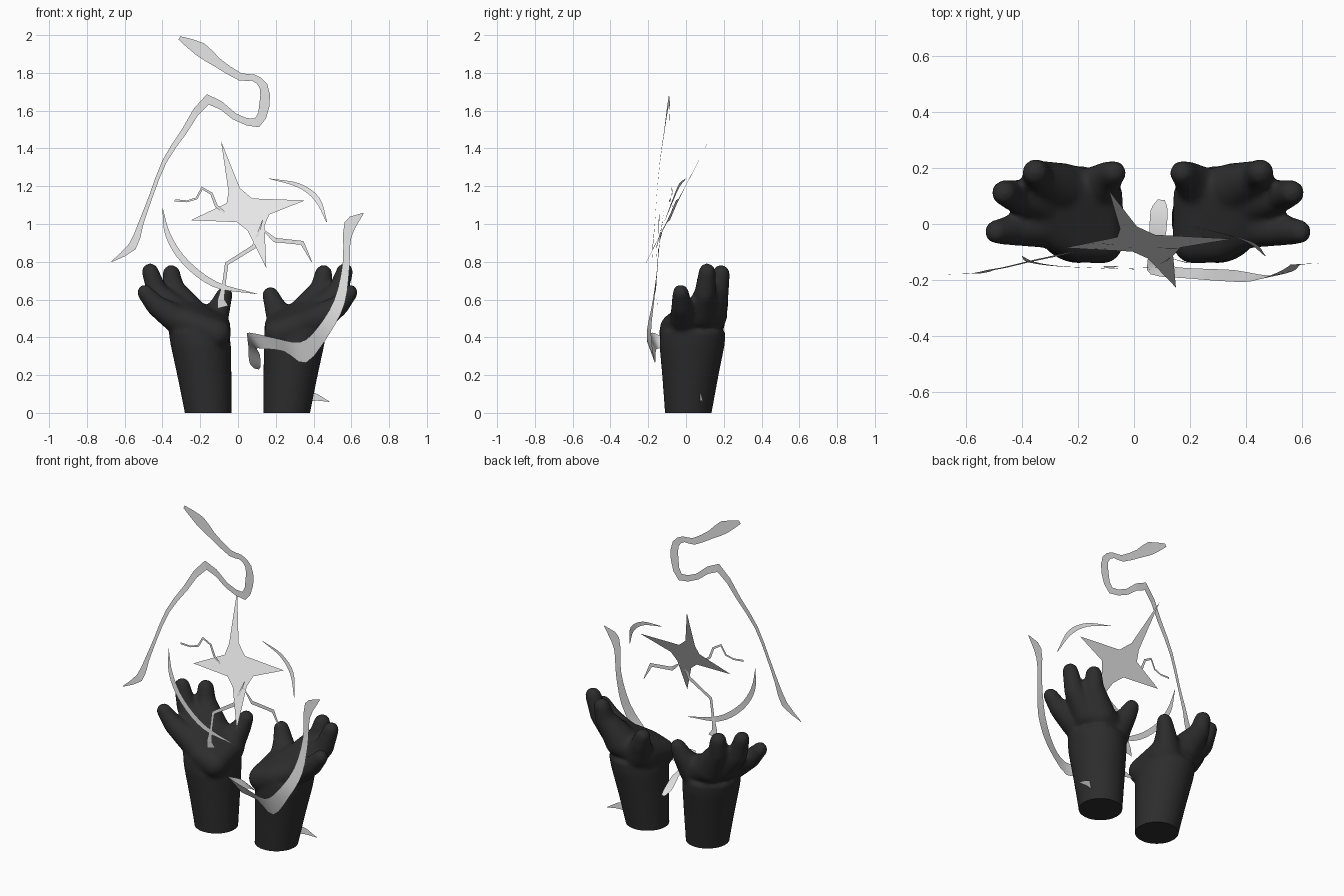
import bpy, bmesh
from mathutils import Vector


def material(name, rgb):
    m = bpy.data.materials.new(name)
    m.diffuse_color = (*rgb, 1)
    return m


BLACK = material("matte black", (0.026, 0.026, 0.026))
WHITE = material("white", (0.8, 0.8, 0.8))


def make_object(name, bm, mat):
    me = bpy.data.meshes.new(name)
    bm.to_mesh(me)
    bm.free()
    me.materials.append(mat)
    ob = bpy.data.objects.new(name, me)
    bpy.context.collection.objects.link(ob)
    return ob


def hull(bm, balls):
    """Convex hull around balls given as (x, y, z, radius)."""
    verts = []
    for x, y, z, r in balls:
        tmp = bmesh.new()
        bmesh.ops.create_icosphere(tmp, subdivisions=3, radius=r)
        verts += [bm.verts.new(v.co + Vector((x, y, z))) for v in tmp.verts]
        tmp.free()
    res = bmesh.ops.convex_hull(bm, input=verts)
    loose = {v for v in res["geom_interior"] if isinstance(v, bmesh.types.BMVert)}
    bmesh.ops.delete(bm, geom=list(loose), context="VERTS")


def forearm(bm, rings, n=32):
    """Loft of ellipses given as (z, cx, cy, rx, ry)."""
    from math import cos, sin, tau
    loops = [[bm.verts.new((cx + rx * cos(tau * i / n), cy + ry * sin(tau * i / n), z))
              for i in range(n)] for z, cx, cy, rx, ry in rings]
    for a, b in zip(loops, loops[1:]):
        for i in range(n):
            j = (i + 1) % n
            bm.faces.new((a[i], a[j], b[j], b[i]))
    bm.faces.new(loops[0][::-1])
    bm.faces.new(loops[-1])


# --- hands: forearm, palm and four digits fused into one smooth skin ---
bm = bmesh.new()
forearm(bm, [(-0.08, 0.253, 0.010, 0.120, 0.121), (0, 0.258, 0.012, 0.124, 0.124),
             (0.18, 0.276, 0.022, 0.142, 0.147), (0.36, 0.297, 0.032, 0.160, 0.173),
             (0.43, 0.308, 0.038, 0.160, 0.172)])
hull(bm, [(0.215, -0.065, 0.42, 0.078), (0.22, 0.10, 0.46, 0.08), (0.36, 0.13, 0.52, 0.09),
          (0.30, -0.06, 0.45, 0.078), (0.42, -0.005, 0.50, 0.072), (0.42, 0.08, 0.53, 0.08)])
DIGITS = [
    [(0.43, -0.01, 0.50, 0.075), (0.53, -0.022, 0.565, 0.056), (0.592, -0.028, 0.637, 0.043)],
    [(0.42, 0.08, 0.53, 0.085), (0.525, 0.10, 0.63, 0.057), (0.565, 0.112, 0.748, 0.045)],
    [(0.37, 0.13, 0.54, 0.09), (0.44, 0.17, 0.655, 0.058), (0.453, 0.185, 0.737, 0.047)],
    [(0.24, 0.12, 0.47, 0.085), (0.195, 0.168, 0.565, 0.056), (0.172, 0.183, 0.624, 0.044)],
]
for d in DIGITS:
    for pair in zip(d, d[1:]):
        hull(bm, pair)
bmesh.ops.recalc_face_normals(bm, faces=bm.faces)
raw = make_object("hand_source", bm, BLACK)
rm = raw.modifiers.new("fuse", "REMESH")
rm.mode, rm.voxel_size = "VOXEL", 0.012
sm = raw.modifiers.new("soften", "SMOOTH")
sm.factor, sm.iterations = 0.5, 8
fused = bpy.data.meshes.new_from_object(
    raw.evaluated_get(bpy.context.evaluated_depsgraph_get()))
bpy.data.objects.remove(raw)

for name, mirrored in (("right_hand", False), ("left_hand", True)):
    bm = bmesh.new()
    bm.from_mesh(fused)
    # flat cut at the base
    cut = bmesh.ops.bisect_plane(bm, geom=bm.verts[:] + bm.edges[:] + bm.faces[:],
                                 plane_co=(0, 0, 0), plane_no=(0, 0, 1), clear_inner=True)
    rim = [e for e in cut["geom_cut"] if isinstance(e, bmesh.types.BMEdge)]
    bmesh.ops.contextual_create(bm, geom=rim)
    if mirrored:
        for v in bm.verts:
            v.co.x = 0.10 - v.co.x
    bmesh.ops.recalc_face_normals(bm, faces=bm.faces)
    for f in bm.faces:
        f.smooth = abs(f.normal.z) < 0.99 or f.calc_center_median().z > 0.01
    for e in bm.edges:
        e.smooth = max(v.co.z for v in e.verts) > 0.0005
    make_object(name, bm, BLACK)


# --- thin sheets: ribbons, arcs and sparks ---
def catmull(pts, n):
    pts = [Vector(p) for p in pts]
    ext = [2 * pts[0] - pts[1]] + pts + [2 * pts[-1] - pts[-2]]
    out = []
    for a, b, c, d in zip(ext, ext[1:], ext[2:], ext[3:]):
        for k in range(n):
            t = k / n
            out.append(0.5 * (2 * b + (c - a) * t + (2 * a - 5 * b + 4 * c - d) * t * t
                              + (3 * b - a - 3 * c + d) * t ** 3))
    return out + [pts[-1]]


def sheet(name, left, right, n=1, smooth=False):
    bm = bmesh.new()
    a = [bm.verts.new(p) for p in catmull(left, n)]
    b = [bm.verts.new(p) for p in catmull(right, n)]
    for i in range(len(a) - 1):
        bm.faces.new((a[i], a[i + 1], b[i + 1], b[i])).smooth = smooth
    bmesh.ops.remove_doubles(bm, verts=bm.verts, dist=0.0005)
    bm.normal_update()
    if sum(f.normal.y * f.calc_area() for f in bm.faces) > 0:
        bmesh.ops.reverse_faces(bm, faces=bm.faces)
    return make_object(name, bm, WHITE)


def strip(name, path, n=1):
    """Strip facing the front, path given as (x, y, z, width)."""
    left, right = [], []
    for i, (x, y, z, w) in enumerate(path):
        p = Vector((x, 0, z))
        q0, q1 = path[max(i - 1, 0)], path[min(i + 1, len(path) - 1)]
        d0 = (p - Vector((q0[0], 0, q0[2]))).normalized()
        d1 = (Vector((q1[0], 0, q1[2])) - p).normalized()
        t = (d0 + d1).normalized()
        side = Vector((-t.z, 0, t.x)) * w / 2
        c = Vector((x, y, z))
        left.append(c + side)
        right.append(c - side)
    return sheet(name, left, right, n)


strip("upper_ribbon", [
    (-0.67, -0.18, 0.80, 0.004), (-0.56, -0.176, 0.88, 0.045), (-0.515, -0.165, 1.0, 0.028),
    (-0.46, -0.155, 1.15, 0.02), (-0.39, -0.138, 1.33, 0.024), (-0.285, -0.115, 1.49, 0.032),
    (-0.16, -0.09, 1.66, 0.055), (-0.02, -0.085, 1.57, 0.035), (0.10, -0.085, 1.535, 0.05),
    (0.14, -0.088, 1.63, 0.055), (0.135, -0.09, 1.73, 0.045), (0.08, -0.09, 1.775, 0.035),
    (0.01, -0.09, 1.78, 0.04), (-0.11, -0.09, 1.855, 0.05), (-0.20, -0.09, 1.925, 0.075),
    (-0.31, -0.09, 1.985, 0.02)], 2)
strip("lower_arc", [
    (-0.40, -0.115, 1.085, 0.002), (-0.37, -0.135, 0.94, 0.028), (-0.28, -0.15, 0.80, 0.034),
    (-0.12, -0.158, 0.68, 0.032), (0.10, -0.165, 0.63, 0.002)], 4)
strip("upper_arc", [
    (0.165, 0.0, 1.24, 0.002), (0.32, -0.035, 1.205, 0.022), (0.42, -0.068, 1.13, 0.028),
    (0.47, -0.115, 1.01, 0.004)], 4)
strip("left_spark", [
    (-0.335, -0.09, 1.125, 0.012), (-0.27, -0.085, 1.12, 0.010), (-0.22, -0.08, 1.135, 0.012),
    (-0.19, -0.075, 1.19, 0.016), (-0.14, -0.07, 1.16, 0.014), (-0.115, -0.07, 1.095, 0.016),
    (-0.07, -0.075, 1.06, 0.01)])
strip("middle_spark", [
    (0.13, -0.12, 1.02, 0.004), (0.085, -0.155, 0.88, 0.024), (-0.06, -0.16, 0.79, 0.02),
    (-0.075, -0.16, 0.68, 0.018), (-0.09, -0.155, 0.60, 0.035), (-0.08, -0.15, 0.56, 0.06)])
strip("right_spark", [
    (0.12, -0.12, 0.98, 0.004), (0.195, -0.14, 0.915, 0.024), (0.34, -0.14, 0.90, 0.024),
    (0.39, -0.14, 0.80, 0.004)])

# ribbon curling in front of the right hand and back between the wrists
sheet("lower_ribbon",
      [(0.665, -0.14, 1.06), (0.565, -0.145, 1.01), (0.555, -0.15, 0.80), (0.51, -0.175, 0.60),
       (0.42, -0.205, 0.45), (0.33, -0.205, 0.375), (0.20, -0.195, 0.395), (0.06, -0.18, 0.425),
       (0.05, -0.12, 0.40), (0.055, -0.03, 0.35), (0.06, 0.05, 0.27), (0.085, 0.088, 0.235)],
      [(0.665, -0.14, 1.055), (0.60, -0.145, 0.93), (0.59, -0.15, 0.77), (0.565, -0.17, 0.58),
       (0.485, -0.185, 0.42), (0.36, -0.165, 0.265), (0.245, -0.16, 0.325), (0.13, -0.15, 0.34),
       (0.10, -0.11, 0.34), (0.115, -0.03, 0.31), (0.12, 0.05, 0.25), (0.11, 0.085, 0.23)],
      3, True)
# tip of the ribbon coming out of the wrist
sheet("ribbon_tip", [(0.35, 0.07, 0.12), (0.42, 0.08, 0.10), (0.485, 0.09, 0.06)],
      [(0.35, 0.07, 0.06), (0.42, 0.08, 0.065), (0.485, 0.09, 0.058)])

# --- four-pointed star on a leaning plane ---
bm = bmesh.new()
STAR = [(-0.09, 1.44), (0.01, 1.19), (0.075, 1.135), (0.355, 1.125), (0.165, 1.05),
        (0.14, 0.99), (0.15, 0.765), (0.05, 0.965), (-0.005, 1.01), (-0.25, 1.02),
        (-0.06, 1.11), (-0.05, 1.17)]
centre, *rim = [bm.verts.new((x, -0.607 - 0.034 * x + 0.503 * z, z))
                for x, z in [(0.05, 1.08)] + STAR]
for p, q in zip(rim, rim[1:] + rim[:1]):
    bm.faces.new((centre, q, p))
make_object("star", bm, WHITE)
